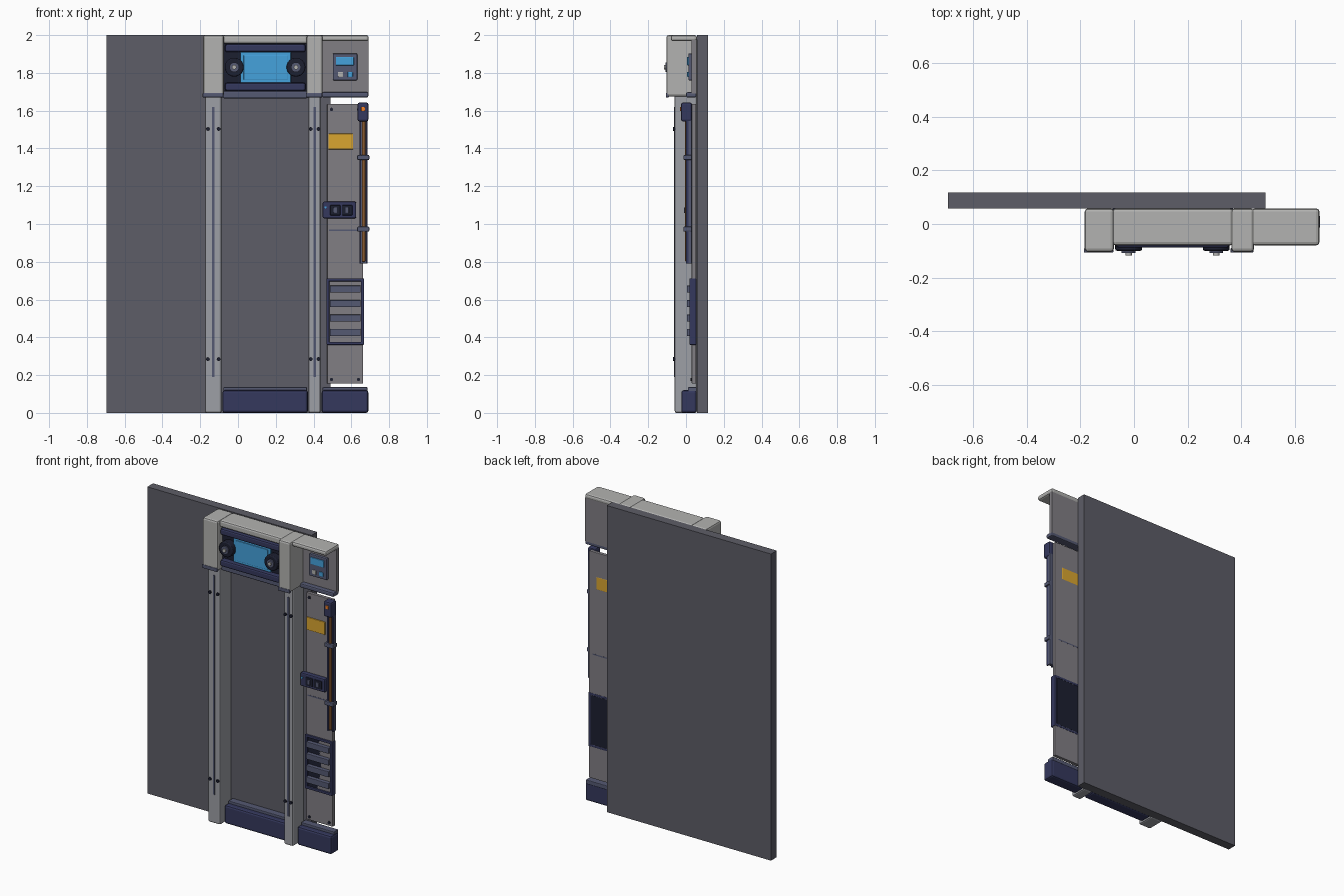
import bpy, bmesh, math
from mathutils import Matrix, Vector


def mat(name, r, g, b):
    m = bpy.data.materials.new(name)
    m.diffuse_color = (r, g, b, 1)
    return m


WALL = mat("wall_grey", 0.11, 0.11, 0.135)
PANEL = mat("panel_grey", 0.22, 0.21, 0.23)
SHELL = mat("shell_grey", 0.45, 0.45, 0.44)
POST = mat("post_grey", 0.34, 0.35, 0.38)
NAVY = mat("navy", 0.035, 0.04, 0.11)
SLATE = mat("slate", 0.09, 0.10, 0.17)
DARK = mat("dark", 0.012, 0.014, 0.03)
BLUE = mat("screen_blue", 0.06, 0.36, 0.72)
YELLOW = mat("label_yellow", 0.7, 0.38, 0.03)
BROWN = mat("rod_brown", 0.25, 0.10, 0.03)
ORANGE = mat("orange", 0.9, 0.22, 0.02)


def finish(name, bm, m, bevel):
    me = bpy.data.meshes.new(name)
    bm.to_mesh(me)
    bm.free()
    ob = bpy.data.objects.new(name, me)
    bpy.context.collection.objects.link(ob)
    me.materials.append(m)
    if bevel:
        mod = ob.modifiers.new("bevel", 'BEVEL')
        mod.width = bevel
        mod.segments = 2
        mod.limit_method = 'ANGLE'
    return ob


# box given by its x, y and z ranges
def box(name, x0, x1, y0, y1, z0, z1, m, bevel=0.0):
    bm = bmesh.new()
    c = Vector(((x0 + x1) / 2, (y0 + y1) / 2, (z0 + z1) / 2))
    bmesh.ops.create_cube(bm, size=1, matrix=Matrix.Translation(c)
                          @ Matrix.Diagonal((x1 - x0, y1 - y0, z1 - z0, 1)))
    return finish(name, bm, m, bevel)


# disc with its axis along y (or z)
def rod(name, x, z, r, y0, y1, m, n=24, bevel=0.0):
    bm = bmesh.new()
    bmesh.ops.create_cone(bm, cap_ends=True, segments=n, radius1=r, radius2=r, depth=y1 - y0,
                          matrix=Matrix.Translation((x, (y0 + y1) / 2, z))
                          @ Matrix.Rotation(math.pi / 2, 4, 'X'))
    ob = finish(name, bm, m, bevel)
    bpy.context.view_layer.objects.active = ob
    ob.select_set(True)
    bpy.ops.object.shade_smooth_by_angle()
    ob.select_set(False)
    return ob


B = 0.058  # front plane of the wall
box("wall", -0.695, 0.49, B, 0.117, 0, 2, WALL)

# posts with wide caps, grooves and bolts
for side, x0, x1, c0, c1 in (("left", -0.175, -0.087, -0.184, -0.075),
                             ("right", 0.373, 0.438, 0.363, 0.448)):
    xm = (x0 + x1) / 2
    box(side + "_post", x0, x1, -0.06, B, 0, 1.7, POST, 0.01)
    box(side + "_post_cap", c0, c1, -0.104, B, 1.675, 2, SHELL, 0.012)
    box(side + "_cap_collar", c0 - 0.003, c1 - 0.002, -0.107, -0.09, 1.67, 1.694, SLATE, 0.004)
    box(side + "_post_groove", xm - 0.007, xm + 0.007, -0.063, -0.05, 0.19, 1.62, SLATE)
    d = (x1 - x0) * 0.32
    for z in (0.285, 1.503):
        for s in (-1, 1):
            rod(side + "_post_bolt", xm + s * d, z, 0.01, -0.068, -0.055, DARK, 12)

# header between the posts
box("header_hood", -0.08, 0.37, -0.08, B, 1.955, 2, SHELL, 0.012)
box("header_core", -0.08, 0.37, -0.055, B, 1.70, 1.96, DARK)
box("header_lip", -0.08, 0.37, -0.06, B, 1.665, 1.705, SLATE, 0.008)
box("header_upper_bar", -0.068, 0.357, -0.088, -0.045, 1.91, 1.952, NAVY, 0.01)
box("header_lower_bar", -0.068, 0.357, -0.088, -0.045, 1.705, 1.748, NAVY, 0.01)
box("header_screen_frame", 0.012, 0.28, -0.066, -0.05, 1.748, 1.91, BLUE, 0.004)
box("header_screen", 0.03, 0.262, -0.07, -0.06, 1.762, 1.893, BLUE, 0.003)
for x in (-0.02, 0.307):
    rod("lamp_body", x, 1.83, 0.05, -0.1, -0.05, DARK, 24, 0.006)
    rod("lamp_ring", x, 1.83, 0.026, -0.109, -0.095, SLATE)
    rod("lamp_tip", x, 1.83, 0.012, -0.117, -0.1, SHELL, 16)

# kick plates with rear lips
for side, x0, x1, y0 in (("door", -0.082, 0.37, -0.025), ("side", 0.443, 0.69, -0.025)):
    box(side + "_kick_plate", x0, x1, y0, B - 0.002, 0, 0.12, NAVY, 0.012)
    box(side + "_kick_lip", x0 + 0.005, x1 - 0.005, 0.01, B - 0.002, 0.11, 0.136, SLATE, 0.004)

# control head at upper right
box("control_hood", 0.44, 0.692, -0.08, B, 1.968, 2, SHELL, 0.012)
box("control_panel", 0.445, 0.69, 0.03, B - 0.003, 1.69, 1.975, PANEL)
box("control_lip", 0.445, 0.69, 0.0, B - 0.003, 1.67, 1.698, SLATE, 0.008)
box("control_bezel", 0.502, 0.632, 0.012, 0.035, 1.76, 1.903, SLATE, 0.006)
box("control_display", 0.518, 0.613, 0.006, 0.02, 1.84, 1.885, BLUE, 0.003)
for x, m in ((0.543, SHELL), (0.594, BLUE)):
    box("control_button", x - 0.014, x + 0.014, 0.006, 0.02, 1.778, 1.806, m, 0.004)

# side panel and its fittings
box("side_panel", 0.472, 0.663, 0.03, 0.053, 0.155, 1.635, PANEL, 0.003)
box("panel_seam", 0.483, 0.637, 0.029, 0.0535, 0.963, 0.971, SLATE)
for x in (0.495, 0.638):
    for z in (0.177, 1.607):
        rod("panel_screw", x, z, 0.009, 0.024, 0.035, DARK, 12)
box("warning_label", 0.478, 0.61, 0.023, 0.0535, 1.395, 1.478, YELLOW, 0.003)
box("switch_box", 0.448, 0.626, 0.0, 0.035, 1.03, 1.118, NAVY, 0.008)
for x in (0.515, 0.578):
    box("switch_frame", x - 0.027, x + 0.027, -0.005, 0.01, 1.046, 1.1, DARK, 0.003)
    box("switch_rocker", x - 0.009, x + 0.009, -0.01, 0.005, 1.058, 1.088, SLATE, 0.003)
rod("switch_light", 0.463, 1.088, 0.006, -0.004, 0.01, BLUE, 12)

# louvred vent
x0, x1, z0, z1 = 0.468, 0.667, 0.36, 0.712
t = 0.016
box("vent_back", x0 + t, x1 - t, 0.03, 0.0535, z0 + t, z1 - t, DARK)
for s, a, b in (("left", x0, x0 + t), ("right", x1 - t, x1)):
    box("vent_frame_" + s, a, b, 0.018, 0.055, z0, z1, NAVY, 0.004)
for s, a, b in (("lower", z0, z0 + t), ("upper", z1 - t, z1)):
    box("vent_frame_" + s, x0, x1, 0.018, 0.055, a, b, NAVY, 0.004)
for i in range(4):
    z = 0.425 + i * 0.0767
    box("vent_slat", x0 + 0.018, x1 - 0.018, 0.005, 0.035, z - 0.019, z + 0.019, SLATE, 0.004)

# upright rod in its channel, with head and clamps
box("rod_channel", 0.644, 0.686, 0.01, 0.031, 0.79, 1.56, SLATE, 0.003)
box("rod_channel_rim_left", 0.644, 0.652, 0.0, 0.02, 0.79, 1.56, NAVY)
box("rod_channel_rim_right", 0.678, 0.686, 0.0, 0.02, 0.79, 1.56, NAVY)
box("lever_rod", 0.656, 0.674, -0.004, 0.02, 0.80, 1.56, BROWN, 0.004)
box("rod_head", 0.633, 0.69, -0.026, 0.031, 1.543, 1.643, NAVY, 0.01)
box("rod_head_button", 0.652, 0.672, -0.031, -0.015, 1.597, 1.62, ORANGE, 0.003)
for z in (1.352, 0.973):
    box("rod_clamp", 0.631, 0.695, -0.014, 0.031, z - 0.013, z + 0.013, SLATE, 0.005)
